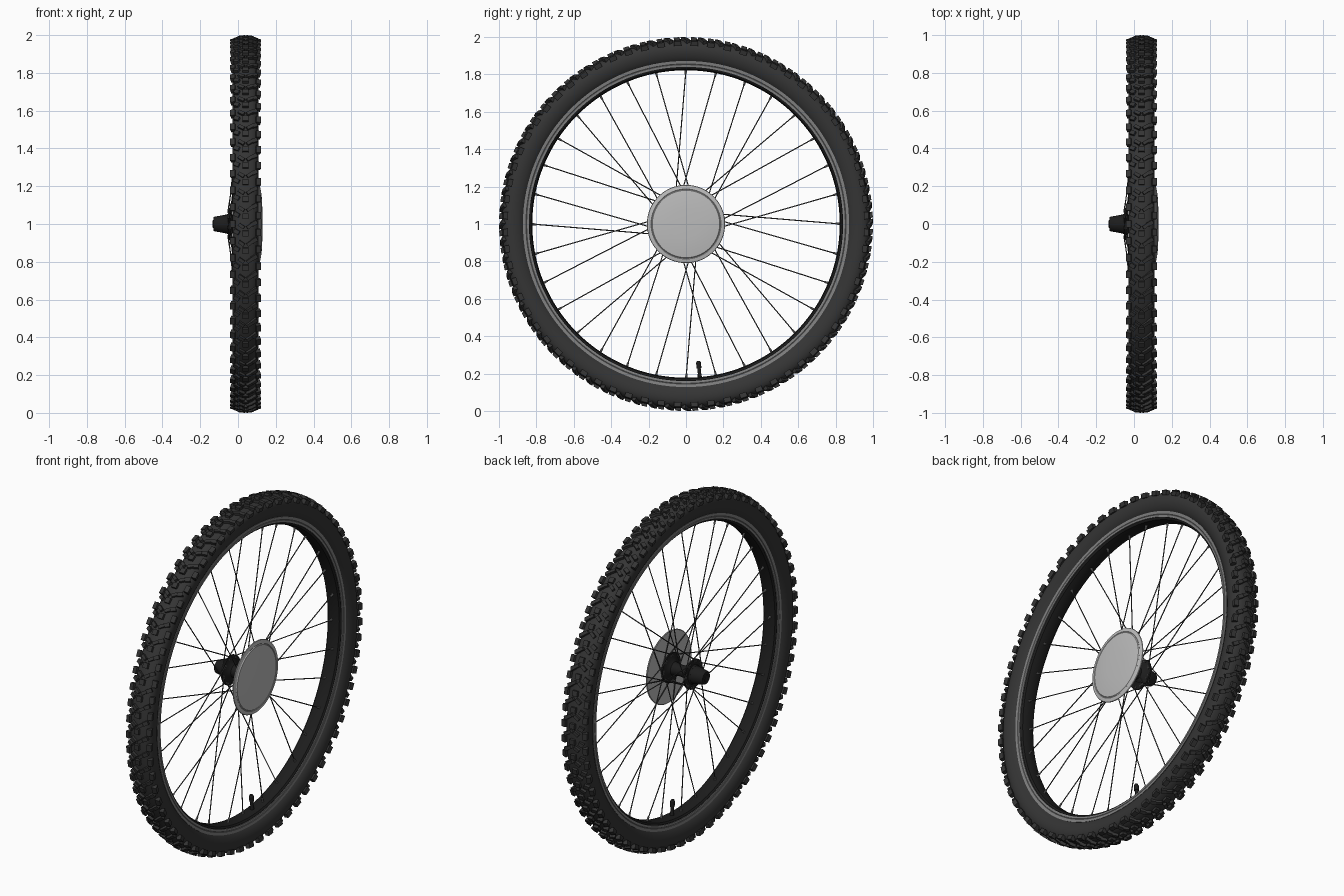
import bpy, bmesh
from math import pi, cos, sin, radians
from mathutils import Matrix, Vector

if "Cube" in bpy.data.objects:
    bpy.data.objects.remove(bpy.data.objects["Cube"])

CX, CZ = 0.04, 1.0          # tyre centre plane and axle height
HUB = Matrix.Translation((0, 0, CZ))


def material(name, v):
    m = bpy.data.materials.new(name)
    m.diffuse_color = (v, v, v, 1)
    m.use_nodes = True
    m.node_tree.nodes["Principled BSDF"].inputs["Base Color"].default_value = m.diffuse_color
    return m


RUBBER = material("rubber", 0.035)
BLACK = material("black_metal", 0.012)
STEEL = material("spoke_steel", 0.06)
ALLOY = material("brushed_alloy", 0.22)
SILVER = material("silver", 0.5)


def finish(name, bm, mat, smooth=True):
    bmesh.ops.remove_doubles(bm, verts=bm.verts, dist=1e-6)
    bmesh.ops.recalc_face_normals(bm, faces=bm.faces)
    me = bpy.data.meshes.new(name)
    bm.to_mesh(me)
    bm.free()
    ob = bpy.data.objects.new(name, me)
    bpy.context.collection.objects.link(ob)
    me.materials.append(mat)
    if smooth:
        bpy.ops.object.select_all(action='DESELECT')
        ob.select_set(True)
        bpy.context.view_layer.objects.active = ob
        bpy.ops.object.shade_smooth_by_angle(angle=radians(35))
    return ob


def lathe(name, profile, mat, segs=128, closed=True):
    """Spin (x, radius) points around the axle."""
    bm = bmesh.new()
    rings = []
    for i in range(segs):
        a = 2 * pi * i / segs
        rings.append([bm.verts.new((x, r * sin(a), CZ + r * cos(a))) for x, r in profile])
    n = len(profile)
    for i in range(segs):
        p, q = rings[i], rings[(i + 1) % segs]
        for j in range(n if closed else n - 1):
            k = (j + 1) % n
            bm.faces.new((p[j], p[k], q[k], q[j]))
    return finish(name, bm, mat)


def mirrored(half):
    """Mirror a half profile (offset, radius) about the tyre centre plane."""
    return [(CX + x, r) for x, r in half] + [(CX - x, r) for x, r in reversed(half)]


def rod(bm, a, b, r1, r2=None, segs=6):
    a, b = Vector(a), Vector(b)
    d = b - a
    m = Matrix.Translation((a + b) / 2) @ d.to_track_quat('Z', 'Y').to_matrix().to_4x4()
    bmesh.ops.create_cone(bm, cap_ends=True, segments=segs, radius1=r1,
                          radius2=r1 if r2 is None else r2, depth=d.length, matrix=m)


def polar(x, r, a):
    return Vector((x, r * sin(a), CZ + r * cos(a)))


# tyre carcass
lathe("tyre", mirrored([(0.036, 0.862), (0.048, 0.872), (0.060, 0.892), (0.067, 0.915),
                        (0.068, 0.935), (0.064, 0.955), (0.054, 0.970),
                        (0.036, 0.980), (0.014, 0.985)]), RUBBER, 144)

# tread: shoulder knobs, slanted bars and centre blocks
PITCH = 68
bm = bmesh.new()


def knob(a, x, r, size, yaw=0, roll=0):
    m = (HUB @ Matrix.Rotation(a, 4, 'X') @ Matrix.Translation((CX + x, 0, r))
         @ Matrix.Rotation(roll, 4, 'Y') @ Matrix.Rotation(yaw, 4, 'Z')
         @ Matrix.Diagonal((*size, 1)))
    bmesh.ops.create_cube(bm, size=1, matrix=m)


for i in range(PITCH):
    step = 2 * pi / PITCH
    a = i * step
    for s in (-1, 1):
        b = a + (step / 2 if s > 0 else 0)
        knob(b, s * 0.066, 0.968, (0.026, 0.038, 0.026), 0, s * 0.25)
        knob(b + step * 0.45, s * 0.046, 0.980, (0.030, 0.022, 0.020), s * 0.5, s * 0.35)
        knob(a + step * 0.12, s * 0.022, 0.989, (0.034, 0.018, 0.018), s * 0.6, s * 0.12)
    knob(a + step * 0.55, 0, 0.990, (0.030, 0.030, 0.019))
finish("tread_knobs", bm, RUBBER, smooth=False)

# rim well and side braking tracks
lathe("rim", mirrored([(0.043, 0.866), (0.043, 0.838), (0.036, 0.828), (0.016, 0.822)]), BLACK)
for side, s in (("left", -1), ("right", 1)):
    lathe("rim_track_" + side, [(CX + s * x, r) for x, r in
          [(0.040, 0.840), (0.047, 0.840), (0.048, 0.852), (0.046, 0.854), (0.048, 0.856),
           (0.050, 0.872), (0.040, 0.872)]], ALLOY)

# hub shell with two flanges
lathe("hub", [(-0.06, 0.0), (-0.06, 0.05), (-0.052, 0.055), (-0.050, 0.085), (-0.042, 0.085),
              (-0.038, 0.055), (-0.022, 0.036), (0.03, 0.031), (0.075, 0.038), (0.089, 0.055),
              (0.093, 0.085), (0.101, 0.085), (0.103, 0.055), (0.115, 0.05), (0.115, 0.0)],
      BLACK, 48, closed=False)

# freewheel end cap
lathe("hub_end_cap", [(-0.134, 0.0), (-0.134, 0.018), (-0.131, 0.020), (-0.131, 0.034),
                      (-0.127, 0.038), (-0.068, 0.049), (-0.055, 0.049), (-0.055, 0.0)],
      BLACK, 40, closed=False)

# domed round cover on the right side
lathe("hub_cover", [(0.106, 0.0), (0.108, 0.205), (0.111, 0.209), (0.115, 0.207), (0.119, 0.187),
                    (0.117, 0.184), (0.121, 0.180), (0.126, 0.14), (0.129, 0.08), (0.130, 0.0)],
      SILVER, 96, closed=False)

# 32 crossed spokes with nipples at the rim and heads at the flanges
spokes, nipples = bmesh.new(), bmesh.new()
for k in range(32):
    a = 2 * pi * k / 32
    side = 1 if k % 2 else -1
    lead = 1 if (k // 2) % 2 else -1
    flange = 0.097 if side > 0 else -0.046
    hub_x = flange + lead * 0.007
    inner = polar(hub_x, 0.074, a + lead * radians(62))
    outer = polar(CX + side * 0.008, 0.828, a)
    rod(spokes, inner, outer, 0.003)
    rod(spokes, inner - Vector((lead * 0.014, 0, 0)), inner + Vector((lead * 0.003, 0, 0)), 0.006)
    d = (inner - outer).normalized()
    rod(nipples, outer, outer + d * 0.028, 0.0065, 0.005, 8)
finish("spokes", spokes, STEEL)
finish("spoke_nipples", nipples, ALLOY)

# tyre valve with cap
bm = bmesh.new()
va = pi - 0.09
for r0, r1, w0, w1 in ((0.835, 0.80, 0.013, 0.009), (0.80, 0.775, 0.009, 0.009),
                       (0.775, 0.745, 0.013, 0.013), (0.745, 0.735, 0.013, 0.008)):
    rod(bm, polar(CX, r0, va), polar(CX, r1, va), w0, w1, 16)
finish("valve", bm, BLACK)
